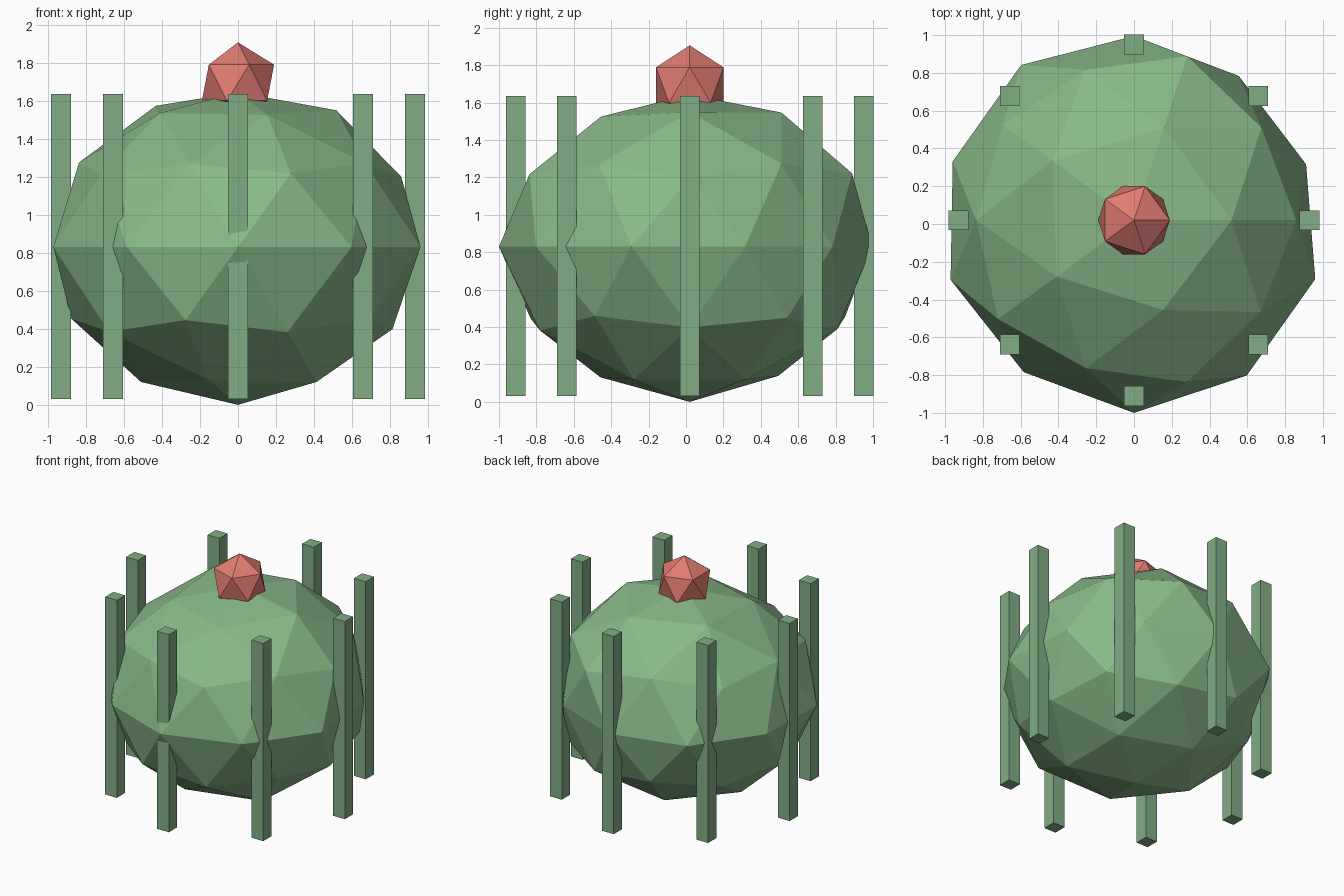
import bpy
from math import atan2, cos, sin, tau

if "Cube" in bpy.data.objects:
    bpy.data.objects.remove(bpy.data.objects["Cube"])

CY = 0.02          # shared axis of the plant in y
MID_Z = 0.83       # height of the body's equator


def material(name, rgb):
    m = bpy.data.materials.new(name)
    m.diffuse_color = (*rgb, 1)
    m.use_nodes = True
    m.node_tree.nodes["Principled BSDF"].inputs["Base Color"].default_value = m.diffuse_color
    return m


def finish(name, mat):
    ob = bpy.context.object
    ob.name = name
    ob.data.materials.append(mat)
    return ob


green = material("cactus_green", (0.25, 0.48, 0.25))
rib_green = material("rib_green", (0.22, 0.42, 0.23))
red = material("flower_red", (0.75, 0.20, 0.17))

# Body: low-poly ball, each ring of vertices pushed in or out for a lumpy look
# key = ring height, values = radius factors counter-clockwise from +x
rings = {
    1.0: [0.945],
    0.85: [0.983, 0.98, 1.015, 0.963, 0.95],
    0.53: [0.98, 0.985, 0.983, 0.968, 0.973],
    0.45: [0.96, 1.02, 0.96, 0.995, 1.007],
    0.0: [0.958, 0.944, 0.975, 1.016, 1.009, 1.021, 0.994, 1.02, 1.016, 1.009],
    -0.45: [0.99, 0.976, 0.98, 1.0, 0.964],
    -0.53: [0.955, 0.975, 0.975, 0.985, 0.99],
    -0.85: [0.97, 0.945, 0.97, 0.955, 0.97],
    -1.0: [0.965],
}
bpy.ops.mesh.primitive_ico_sphere_add(subdivisions=2, radius=1, location=(0, CY, MID_Z))
body = finish("cactus_body", green)
for v in body.data.vertices:
    height = min(rings, key=lambda h: abs(h - v.co.z))
    factors = rings[height]
    turn = ((atan2(v.co.y, v.co.x) + 0.01) % tau) / tau
    v.co *= factors[int(turn * len(factors))]
    v.co.z *= 0.86

# Ribs: eight upright square posts around the body
for i in range(8):
    a = tau * i / 8
    bpy.ops.mesh.primitive_cube_add(size=1, location=(0.93 * cos(a), CY + 0.93 * sin(a), 0.833))
    rib = finish(f"rib_{i + 1}", rib_green)
    for v in rib.data.vertices:
        v.co.x *= 0.105
        v.co.y *= 0.105
        v.co.z *= 1.605

# Flower: icosahedron bud on top
bpy.ops.mesh.primitive_ico_sphere_add(subdivisions=1, radius=0.212, location=(0, CY, 1.694))
finish("flower", red)
